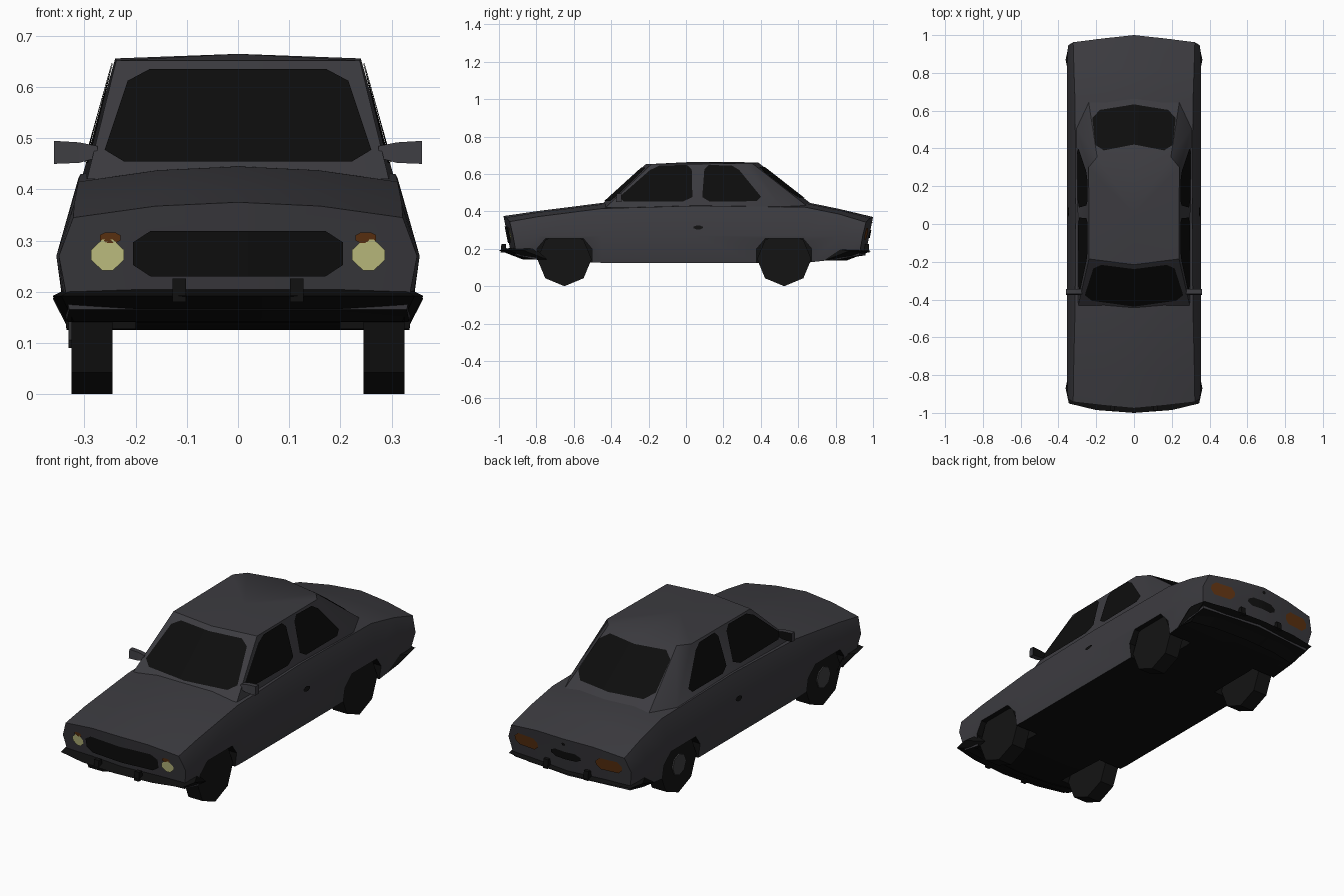
import bpy, bmesh, math
from mathutils import Vector, Matrix
from mathutils.bvhtree import BVHTree

if "Cube" in bpy.data.objects:
    bpy.data.objects.remove(bpy.data.objects["Cube"])


def material(name, r, g, b):
    m = bpy.data.materials.new(name)
    m.diffuse_color = (r, g, b, 1)
    m.use_nodes = True
    m.node_tree.nodes["Principled BSDF"].inputs["Base Color"].default_value = m.diffuse_color
    return m


PAINT = material("charcoal_paint", 0.045, 0.044, 0.051)
BLACK = material("black_trim", 0.005, 0.005, 0.005)
GLASS = material("dark_glass", 0.004, 0.004, 0.004)
TYRE = material("tyre_rubber", 0.007, 0.007, 0.007)
HUB = material("hub_grey", 0.05, 0.05, 0.052)
LAMP = material("headlight_yellow", 0.6, 0.6, 0.25)
AMBER = material("amber_lamp", 0.12, 0.035, 0.006)


def finish(name, bm, mats, mirror=False, smooth=True, closed=True):
    if mirror:
        bmesh.ops.mirror(bm, geom=bm.verts[:] + bm.edges[:] + bm.faces[:],
                         axis='X', merge_dist=1e-4)
    if closed:
        bmesh.ops.recalc_face_normals(bm, faces=bm.faces[:])
    me = bpy.data.meshes.new(name)
    bm.to_mesh(me)
    bm.free()
    for m in mats:
        me.materials.append(m)
    ob = bpy.data.objects.new(name, me)
    bpy.context.collection.objects.link(ob)
    bpy.ops.object.select_all(action='DESELECT')
    ob.select_set(True)
    bpy.context.view_layer.objects.active = ob
    if smooth:
        bpy.ops.object.shade_smooth_by_angle(angle=math.radians(38))
    return ob


def bridge(bm, rings, wrap=False):
    """Join consecutive vertex rows with quads."""
    for a, b in zip(rings, rings[1:]):
        n = len(a)
        for i in range(n if wrap else n - 1):
            j = (i + 1) % n
            bm.faces.new((a[i], a[j], b[j], b[i]))


def prism(bm, outline, x0, x1):
    """Extrude a (y, z) outline along x."""
    rings = [[bm.verts.new((x, y, z)) for y, z in outline] for x in (x0, x1)]
    bridge(bm, rings, wrap=True)
    for r in rings:
        bm.faces.new(r)


# Lower body: y, lean, bow, half width, bottom z, shoulder x, shoulder z, centre z
stations = [
    (-0.925, -0.2, -0.03, 0.350, 0.165, 0.322, 0.345, 0.375),
    (-0.790, 0, 0, 0.355, 0.140, 0.320, 0.372, 0.402),
    (-0.450, 0, 0, 0.355, 0.125, 0.312, 0.415, 0.445),
    (0.050, 0, 0, 0.355, 0.125, 0.308, 0.430, 0.450),
    (0.640, 0, 0, 0.355, 0.125, 0.312, 0.422, 0.450),
    (0.820, 0, 0, 0.355, 0.145, 0.318, 0.385, 0.413),
    (0.945, 0.2, 0.035, 0.350, 0.165, 0.322, 0.342, 0.370),
]
bm = bmesh.new()
rings = []
for y, lean, bow, w, zb, ws, zs, zt in stations:
    pts = [(0, zb), (w - 0.02, zb), (w, 0.27), (ws, zs),
           (ws / 2, zs + 0.75 * (zt - zs)), (0, zt)]
    rings.append([bm.verts.new((x, y + lean * (z - 0.27) + bow * (1 - x / w), z))
                  for x, z in pts])
bridge(bm, rings)
for r, s in ((rings[0], stations[0]), (rings[-1], stations[-1])):
    c = bm.verts.new((0, s[0] + s[2], 0.27))
    bm.faces.new((r[0], r[1], r[2], c))
    bm.faces.new((c, r[2], r[3], r[4], r[5]))
bmesh.ops.recalc_face_normals(bm, faces=bm.faces[:])
for f in bm.faces:
    if abs(f.normal.z) > 0.7 and f.calc_center_median().z < 0.2:
        f.material_index = 1
body = finish("body", bm, [PAINT, BLACK], mirror=True, smooth=False)

# Wheel arches cut from the body
WHEELS = (-0.65, 0.525)
bm = bmesh.new()
for s in (-1, 1):
    for wy in WHEELS:
        prism(bm, [(wy + a, z) for a, z in ((-0.147, -0.05), (-0.147, 0.2), (-0.1, 0.256),
                                            (0.1, 0.256), (0.147, 0.2), (0.147, -0.05))],
              s * 0.2, s * 0.45)
for f in bm.faces:
    f.material_index = 1
cutter = finish("arch_cutter", bm, [PAINT, BLACK], smooth=False)
cutter.hide_render = True
bpy.context.view_layer.objects.active = body
mod = body.modifiers.new("arches", 'BOOLEAN')
mod.object = cutter
mod.operation = 'DIFFERENCE'
bpy.ops.object.modifier_apply(modifier=mod.name)
bpy.data.objects.remove(cutter)
body.select_set(True)
bpy.ops.object.shade_smooth_by_angle(angle=math.radians(38))

# Cabin: base ring to roof ring
base = [(0, -0.46, 0.43), (0.295, -0.43, 0.42), (0.306, 0.51, 0.42),
        (0.24, 0.645, 0.43), (0, 0.67, 0.44)]
roof = [(0, -0.215, 0.652), (0.238, -0.185, 0.652), (0.24, 0.30, 0.656),
        (0.195, 0.355, 0.656), (0, 0.385, 0.662)]
bm = bmesh.new()
rb, rt = [[bm.verts.new(p) for p in ring] for ring in (base, roof)]
bridge(bm, [rb, rt])
crown = bm.verts.new((0, 0.05, 0.665))
for a, b in zip(rt, rt[1:]):
    bm.faces.new((a, b, crown))
bm.faces.new(rb)
cabin = finish("cabin", bm, [PAINT], mirror=True)


def tree(ob):
    return BVHTree.FromPolygons([v.co for v in ob.data.vertices],
                                [p.vertices for p in ob.data.polygons])


BODY, CABIN = tree(body), tree(cabin)


def plate(name, bvh, quad, direction, mat, n=6, m=4, lift=0.005):
    """Round-cornered plate projected onto a surface along a direction."""
    d = Vector(direction)
    c = [Vector(p) for p in quad]
    bm = bmesh.new()
    grid = {}
    for i in range(n + 1):
        for j in range(m + 1):
            u, v = i / n, j / m
            p = c[0].lerp(c[1], u).lerp(c[3].lerp(c[2], u), v)
            hit, normal, _, _ = bvh.ray_cast(p - d * 3, d)
            if hit:
                grid[i, j] = bm.verts.new(hit - d * lift)
    corners = {(0, 0), (n, 0), (0, m), (n, m)}
    for i in range(n):
        for j in range(m):
            ks = [k for k in ((i, j), (i + 1, j), (i + 1, j + 1), (i, j + 1))
                  if k not in corners and k in grid]
            if len(ks) > 2:
                f = bm.faces.new([grid[k] for k in ks])
                f.normal_update()
                if f.normal.dot(d) > 0:
                    f.normal_flip()
    loose = [v for v in bm.verts if not v.link_faces]
    bmesh.ops.delete(bm, geom=loose, context='VERTS')
    return finish(name, bm, [mat], closed=False)


def end_plate(name, bvh, x0, x1, z0, z1, side, mat, n=6, m=4, taper=0.0):
    """Plate on the front (side=-1) or rear (side=1)."""
    quad = [(x0, 0, z0), (x1, 0, z0), (x1 - taper, 0, z1), (x0 + taper, 0, z1)]
    return plate(name, bvh, quad, (0, -side, 0), mat, n, m)


# Windows
end_plate("windshield", CABIN, -0.268, 0.268, 0.455, 0.635, -1, GLASS, 12, 8, 0.06)
end_plate("rear_window", CABIN, -0.225, 0.225, 0.472, 0.638, 1, GLASS, 10, 6, 0.025)
FRONT_WIN = ((-0.385, 0.452), (0.035, 0.452), (0.03, 0.648), (-0.165, 0.645))
REAR_WIN = ((0.085, 0.452), (0.42, 0.455), (0.265, 0.645), (0.1, 0.648))
for s, tag in ((-1, "left"), (1, "right")):
    for nm, win in (("front_window", FRONT_WIN), ("back_window", REAR_WIN)):
        plate(f"{tag}_{nm}", CABIN, [(0, y, z) for y, z in win], (-s, 0, 0), GLASS, 8, 8)
    # Door handle
    plate(f"{tag}_door_handle", BODY, [(0, 0.04, 0.303), (0, 0.09, 0.303), (0, 0.09, 0.325),
                                       (0, 0.04, 0.325)], (-s, 0, 0), BLACK, 3, 3)
    # Lamps
    end_plate(f"{tag}_indicator", BODY, s * 0.25 - 0.02, s * 0.25 + 0.02, 0.295, 0.316,
              -1, AMBER, 4, 4)
    end_plate(f"{tag}_headlight", BODY, s * 0.255 - 0.032, s * 0.255 + 0.032, 0.242, 0.302,
              -1, LAMP, 3, 3)
    end_plate(f"{tag}_tail_light", BODY, s * 0.235 - 0.07, s * 0.235 + 0.07, 0.25, 0.312,
              1, AMBER, 6, 3)

# Grille and rear panel
end_plate("grille", BODY, -0.205, 0.205, 0.23, 0.319, -1, BLACK, 12, 4)
end_plate("rear_panel", BODY, -0.085, 0.085, 0.258, 0.3, 1, BLACK, 6, 3)
end_plate("boot_lock", BODY, -0.01, 0.01, 0.335, 0.35, 1, BLACK, 4, 3)


# Bumpers: wedge swept round each end
def bumper(name, side, path, z):
    bm = bmesh.new()
    rows = []
    for x, y in path:
        rows.append([bm.verts.new(p) for p in (
            (x, side * y, z), (x * 0.93, side * (y - 0.06), z + 0.013),
            (x * 0.93, side * (y - 0.13), z - 0.05))])
    bridge(bm, rows, wrap=True)
    bm.faces.new(rows[-1])
    finish(name, bm, [BLACK], mirror=True)


bumper("front_bumper", -1, ((0, 1.0), (0.2, 0.985), (0.345, 0.95), (0.362, 0.87)), 0.192)
bumper("rear_bumper", 1, ((0, 0.988), (0.2, 0.978), (0.345, 0.95), (0.362, 0.87)), 0.187)
for s in (-1, 1):
    for tag, y in (("front", -0.975), ("rear", 0.965)):
        bm = bmesh.new()
        prism(bm, ((y - 0.016, 0.18), (y + 0.016, 0.18), (y + 0.012, 0.226),
                   (y - 0.012, 0.226)), s * 0.115 - 0.013, s * 0.115 + 0.013)
        finish(f"{tag}_bumper_guard", bm, [BLACK], smooth=False)

    # Door mirror
    bm = bmesh.new()
    rows = [[bm.verts.new((s * x, y, z)) for y, z in ((-0.375, z0), (-0.345, z0),
                                                      (-0.345, z1), (-0.37, z1))]
            for x, z0, z1 in ((0.275, 0.462, 0.485), (0.31, 0.452, 0.492), (0.36, 0.45, 0.495))]
    bridge(bm, rows, wrap=True)
    bm.faces.new(rows[0])
    bm.faces.new(rows[-1])
    bmesh.ops.recalc_face_normals(bm, faces=bm.faces[:])
    for f in bm.faces:
        f.material_index = int(f.normal.y > 0.8)
    finish("door_mirror", bm, [PAINT, GLASS], smooth=False)

    # Eight-sided wheels; hubs show on the left only
    for wy in WHEELS:
        parts = [("wheel", 0.145, 0.08, 0.285, TYRE)]
        if s < 0:
            parts.append(("hub", 0.055, 0.012, 0.325, HUB))
        for nm, r, depth, x, mat in parts:
            bm = bmesh.new()
            bmesh.ops.create_cone(
                bm, cap_ends=True, segments=8, radius1=r, radius2=r, depth=depth,
                matrix=Matrix.Translation((s * x, wy, 0.145)) @ Matrix.Rotation(math.pi / 2, 4, 'Y'))
            finish(nm, bm, [mat], smooth=False)
